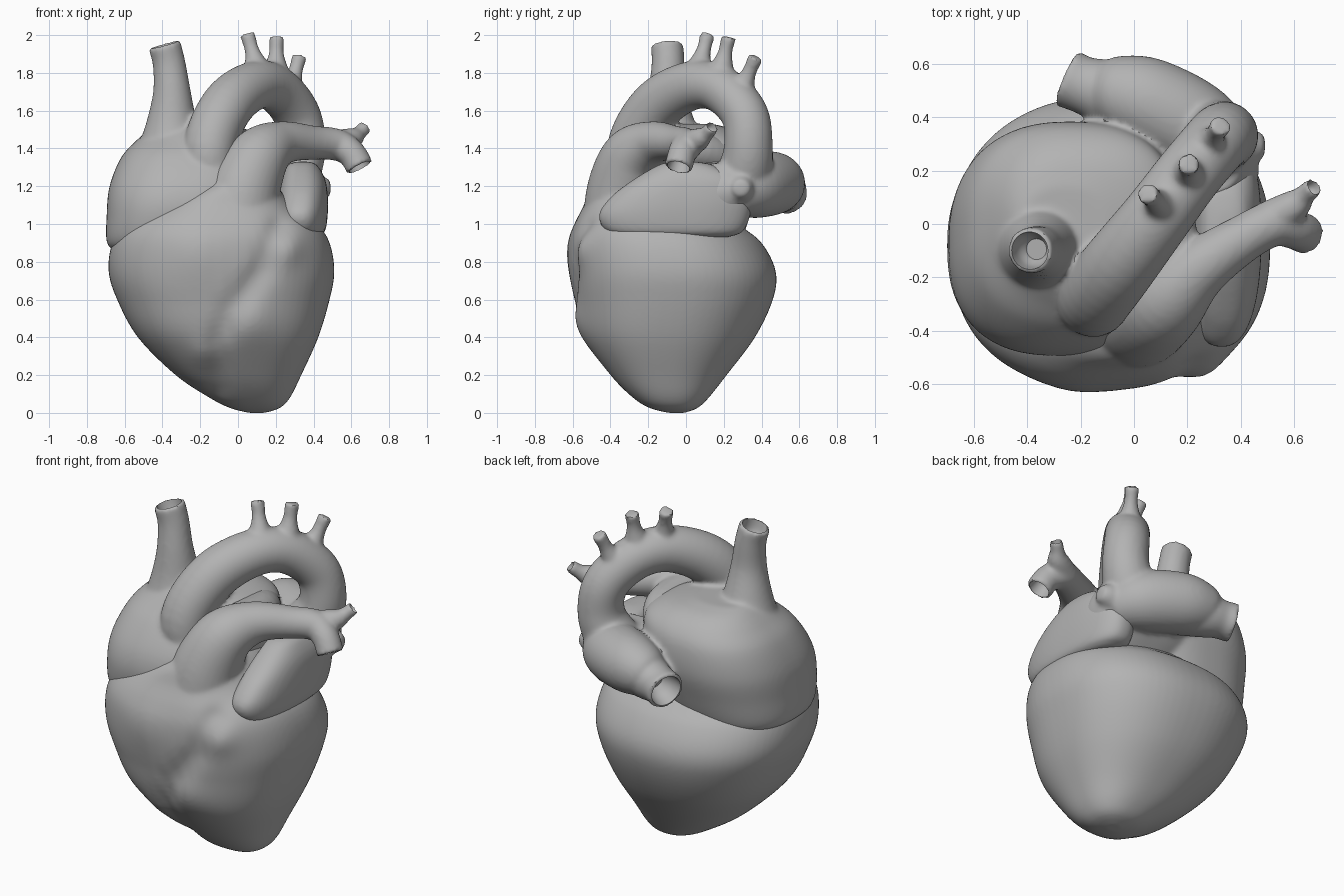
import bpy, bmesh, math
from mathutils import Vector

mat = bpy.data.materials.new("clay grey")
mat.diffuse_color = (0.45, 0.45, 0.45, 1)


def spline(pts, steps=6):
    """Catmull-Rom interpolation of tuples of any length."""
    p = [Vector(q) for q in pts]
    p = [p[0]] + p + [p[-1]]
    out = []
    for i in range(1, len(p) - 2):
        a, b, c, d = p[i - 1:i + 3]
        for k in range(steps):
            t = k / steps
            out.append(0.5 * (2 * b + (c - a) * t + (2 * a - 5 * b + 4 * c - d) * t * t
                              + (3 * b - a - 3 * c + d) * t ** 3))
    return out + [p[-2]]


def skin(bm, rings):
    """Closed surface through a list of vertex rings."""
    rv = [[bm.verts.new(c) for c in r] for r in rings]
    n = len(rv[0])
    faces = [bm.faces.new((a[i], a[(i + 1) % n], b[(i + 1) % n], b[i]))
             for a, b in zip(rv, rv[1:]) for i in range(n)]
    faces += [bm.faces.new(rv[0]), bm.faces.new(rv[-1])]
    bmesh.ops.recalc_face_normals(bm, faces=faces)


def loft(bm, sections, powers, n=72, shape=None):
    """Sections are (z, x0, x1, y0, y1) rounded boxes; one corner power per quadrant."""
    rings = []
    for z, x0, x1, y0, y1 in spline(sections):
        ring = []
        for i in range(n):
            a = 2 * math.pi * i / n
            c, s, e = math.cos(a), math.sin(a), 2 / powers[i * 4 // n]
            p = Vector(((x0 + x1) / 2 + (x1 - x0) / 2 * math.copysign(abs(c) ** e, c),
                        (y0 + y1) / 2 + (y1 - y0) / 2 * math.copysign(abs(s) ** e, s), z))
            ring.append(shape(p) if shape else p)
        rings.append(ring)
    skin(bm, rings)


def tube(bm, pts, n=32):
    """Vessel through (x, y, z, radius) points; returns tip, direction, radius."""
    sp = spline(pts)
    cen = [q.to_3d() for q in sp]
    side, rings = Vector((0.31, -0.9, 0.2)), []
    for i, c in enumerate(cen):
        t = (cen[min(i + 1, len(cen) - 1)] - cen[max(i - 1, 0)]).normalized()
        side = (side - t * side.dot(t)).normalized()
        up = t.cross(side)
        rings.append([c + sp[i][3] * (side * math.cos(2 * math.pi * k / n)
                                      + up * math.sin(2 * math.pi * k / n)) for k in range(n)])
    skin(bm, rings)
    return cen[-1], t, sp[-1][3]


def add_object(name, bm):
    me = bpy.data.meshes.new(name)
    bm.to_mesh(me)
    bm.free()
    ob = bpy.data.objects.new(name, me)
    bpy.context.collection.objects.link(ob)
    me.materials.append(mat)
    return ob


def finish(name, bm, openings=(), smooth=8):
    """Blend overlapping pieces into one skin and hollow the vessel ends."""
    ob = add_object(name, bm)
    m = ob.modifiers.new("blend", "REMESH")
    m.mode, m.voxel_size = "VOXEL", 0.012
    m = ob.modifiers.new("soften", "SMOOTH")
    m.factor, m.iterations = 0.5, smooth
    cutter = None
    if openings:
        cb = bmesh.new()
        for tip, d, r in openings:
            tube(cb, [(*(tip - d * r * 1.1), r * 0.45), (*(tip - d * r * 0.6), r * 0.72),
                      (*(tip + d * 0.04), r * 0.86)])
        cutter = add_object(name + "_cutter", cb)
        cutter.hide_render = True
        m = ob.modifiers.new("hollow", "BOOLEAN")
        m.operation, m.object, m.solver = "DIFFERENCE", cutter, "EXACT"
    bpy.ops.object.select_all(action="DESELECT")
    ob.select_set(True)
    bpy.context.view_layer.objects.active = ob
    bpy.ops.object.convert(target="MESH")
    bpy.ops.object.shade_smooth_by_angle(angle=math.radians(40))
    if cutter:
        bpy.data.objects.remove(cutter)


# Surface relief of the ventricles: (x, z, width, height) swellings on the front
SWELLS = [(0.24, 0.87, 0.09, 0.03), (0.06, 0.48, 0.13, 0.025), (-0.2, 0.85, 0.16, 0.02),
          (-0.17, 0.32, 0.08, 0.025)]
GROOVE = [(0.22, 0.98), (0.13, 0.76), (-0.03, 0.55), (-0.12, 0.36), (-0.1, 0.14)]


def relief(p):
    if p.y > -0.12:
        return p
    q = Vector((p.x, p.z))
    h = sum(a * math.exp(-((p.x - x) ** 2 + (p.z - z) ** 2) / w ** 2) for x, z, w, a in SWELLS)
    d = 9
    for a, b in zip(GROOVE, GROOVE[1:]):
        a, b = Vector(a), Vector(b)
        t = max(0, min(1, (q - a).dot(b - a) / (b - a).length_squared))
        d = min(d, (q - a - (b - a) * t).length)
    h -= 0.03 * math.exp(-(d / 0.065) ** 2)
    return p + Vector((p.x + 0.08, p.y, 0)).normalized() * h * min(1, (-p.y - 0.12) / 0.15)


# Ventricles with the pulmonary trunk and its branches
bm = bmesh.new()
loft(bm, [(0.0, 0.06, 0.14, -0.09, -0.01), (0.025, -0.04, 0.22, -0.19, 0.06),
          (0.08, -0.15, 0.275, -0.28, 0.12), (0.2, -0.33, 0.335, -0.4, 0.215),
          (0.4, -0.53, 0.425, -0.54, 0.365), (0.6, -0.64, 0.485, -0.59, 0.46),
          (0.75, -0.685, 0.51, -0.61, 0.475), (0.9, -0.665, 0.485, -0.61, 0.4),
          (1.0, -0.59, 0.42, -0.585, 0.28), (1.1, -0.44, 0.3, -0.54, 0.2),
          (1.2, -0.22, 0.2, -0.5, 0.1), (1.25, -0.1, 0.12, -0.42, 0.0)],
     (2.3, 2.25, 2.45, 2.45), shape=relief)
big = tube(bm, [(0.0, -0.33, 1.02, 0.22), (0.04, -0.33, 1.2, 0.19), (0.12, -0.28, 1.36, 0.16),
                (0.24, -0.17, 1.43, 0.115), (0.4, -0.06, 1.43, 0.09), (0.52, 0.0, 1.42, 0.085),
                (0.6, -0.02, 1.375, 0.075), (0.645, -0.04, 1.3, 0.075)])
small = tube(bm, [(0.5, 0.01, 1.42, 0.075), (0.6, 0.07, 1.45, 0.06), (0.64, 0.11, 1.48, 0.04),
                  (0.675, 0.14, 1.515, 0.038)])
tube(bm, [(0.13, -0.2, 1.39, 0.12), (0.12, 0.05, 1.39, 0.1), (0.02, 0.2, 1.34, 0.1)])
finish("ventricles_and_pulmonary_trunk", bm, [big, small])

# Right atrium with the upper vena cava
bm = bmesh.new()
loft(bm, [(0.84, -0.6, -0.2, -0.28, 0.2), (0.89, -0.69, 0.02, -0.43, 0.28),
          (1.05, -0.695, 0.12, -0.49, 0.34), (1.2, -0.68, 0.17, -0.475, 0.38),
          (1.35, -0.62, 0.17, -0.39, 0.375), (1.44, -0.54, 0.15, -0.3, 0.33),
          (1.5, -0.47, 0.05, -0.23, 0.25), (1.53, -0.42, -0.1, -0.18, 0.14)],
     (2.6, 2.35, 2.5, 2.3))
cava = tube(bm, [(-0.35, -0.08, 1.38, 0.19), (-0.35, -0.09, 1.54, 0.135), (-0.35, -0.1, 1.7, 0.1),
                 (-0.365, -0.095, 1.85, 0.087), (-0.39, -0.1, 1.95, 0.087)])

# Aortic arch with three upward branches
tube(bm, [(-0.12, -0.26, 1.15, 0.13), (-0.15, -0.28, 1.4, 0.14), (-0.06, -0.16, 1.62, 0.14),
          (0.08, 0.02, 1.73, 0.13), (0.2, 0.18, 1.715, 0.125), (0.31, 0.31, 1.58, 0.125),
          (0.335, 0.33, 1.4, 0.13), (0.27, 0.31, 1.25, 0.15), (0.16, 0.32, 1.19, 0.14)])
for base, tip in [((0.11, 0.06, 1.79), (0.05, 0.115, 2.005)), ((0.2, 0.18, 1.78), (0.205, 0.225, 1.99)),
                  ((0.27, 0.28, 1.68), (0.325, 0.37, 1.885))]:
    a, b = Vector(base), Vector(tip)
    tube(bm, [(*a.lerp(b, t), r) for t, r in [(0, 0.085), (0.35, 0.055), (0.65, 0.038), (1, 0.042)]])

# Left atrium with its vein, flowing into the foot of the arch
loft(bm, [(0.96, -0.1, 0.36, 0.0, 0.24), (1.05, -0.2, 0.43, 0.0, 0.32),
          (1.15, -0.2, 0.465, 0.0, 0.39), (1.23, -0.15, 0.455, 0.05, 0.41),
          (1.32, 0.0, 0.4, 0.1, 0.38)], (2.7, 2.5, 2.5, 2.5))
tube(bm, [(0.34, 0.24, 1.17, 0.13), (0.24, 0.35, 1.2, 0.17), (0.06, 0.45, 1.215, 0.17),
          (-0.06, 0.49, 1.21, 0.145), (-0.12, 0.5, 1.2, 0.11)])
vein = tube(bm, [(0.05, 0.42, 1.19, 0.14), (-0.1, 0.49, 1.18, 0.125), (-0.19, 0.52, 1.17, 0.107),
                 (-0.25, 0.545, 1.16, 0.112)])
tube(bm, [(0.36, 0.28, 1.19, 0.1), (0.44, 0.29, 1.19, 0.07), (0.49, 0.29, 1.19, 0.04)])
finish("atria_and_great_vessels", bm, [cava, vein], 10)

# Left auricle flap
bm = bmesh.new()
loft(bm, [(0.93, 0.28, 0.42, -0.3, 0.22), (0.96, 0.21, 0.46, -0.42, 0.3),
          (1.05, 0.19, 0.475, -0.46, 0.34), (1.15, 0.21, 0.475, -0.39, 0.34),
          (1.24, 0.23, 0.46, -0.27, 0.29), (1.31, 0.26, 0.42, -0.15, 0.15),
          (1.33, 0.31, 0.38, -0.08, 0.05)], (2.5, 2.5, 2.6, 2.3))
finish("left_auricle", bm)
